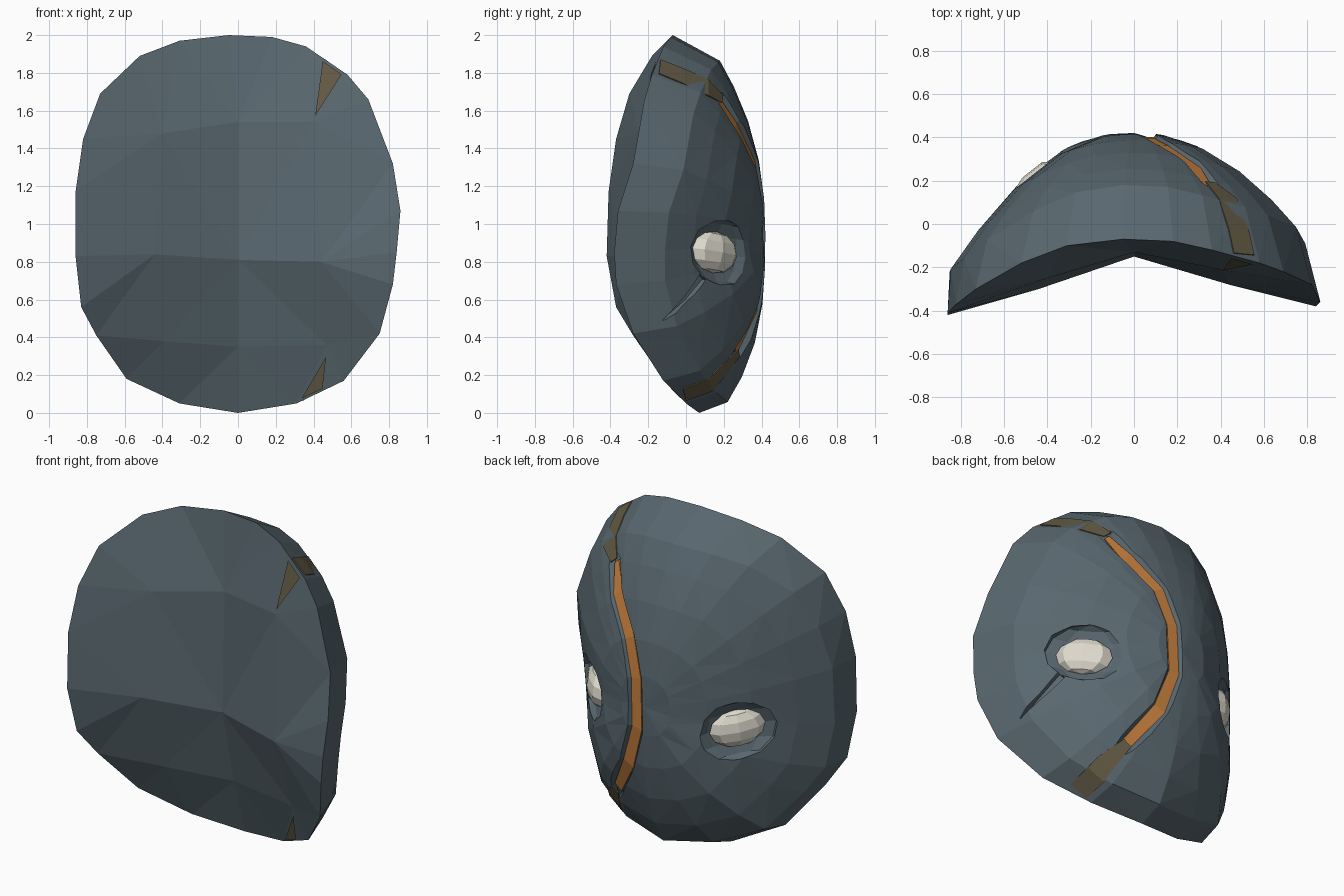
import bpy, bmesh
from math import radians, atan2, cos
from mathutils import Vector, Matrix
from mathutils.bvhtree import BVHTree

if "Cube" in bpy.data.objects:
    bpy.data.objects.remove(bpy.data.objects["Cube"])


def material(name, rgb):
    m = bpy.data.materials.new(name)
    m.use_nodes = True
    m.diffuse_color = (*rgb, 1)
    m.node_tree.nodes["Principled BSDF"].inputs["Base Color"].default_value = (*rgb, 1)
    return m


slate = material("slate", (.098, .136, .158))
orange = material("glowing orange", (.58, .22, .05))
olive = material("dull olive", (.127, .105, .06))
ivory = material("ivory", (.73, .70, .61))


def make(name, bm, mat):
    bmesh.ops.recalc_face_normals(bm, faces=bm.faces)
    mesh = bpy.data.meshes.new(name)
    bm.to_mesh(mesh)
    bm.free()
    ob = bpy.data.objects.new(name, mesh)
    bpy.context.collection.objects.link(ob)
    mesh.materials.append(mat)
    return ob


def bridge(bm, a, b):
    n = len(a)
    for i in range(n):
        j = (i + 1) % n
        bm.faces.new((a[i], a[j], b[j], b[i]))


# Mask body: rim loop, bevelled shoulder, domed face, shallow hollow back
RIM = [Vector(p) for p in (
    (-.05, -.07, 2), (.18, -.08, 1.99), (.36, -.12, 1.94), (.58, -.18, 1.79),
    (.69, -.22, 1.66), (.82, -.28, 1.32), (.86, -.36, 1.07), (.84, -.38, .85),
    (.82, -.37, .68), (.75, -.28, .42), (.56, -.12, .17), (.31, 0, .05),
    (0, .07, 0), (-.31, 0, .05), (-.59, -.12, .18), (-.75, -.28, .41),
    (-.83, -.37, .56), (-.86, -.42, .83), (-.86, -.41, 1.17), (-.82, -.37, 1.45),
    (-.73, -.3, 1.69), (-.52, -.18, 1.89), (-.31, -.1, 1.97))]
HOLLOW_RING = [Vector(p) for p in (
    (0, -.13, 1.54), (.4, -.21, 1.54), (.44, -.28, .8), (.47, -.14, .36),
    (0, -.04, .35), (-.39, -.16, .38), (-.44, -.3, .84), (-.4, -.25, 1.48))]
FRONT = Vector((0, .42, .95))
HOLLOW = Vector((0, -.15, .81))


def hollow_point(p):
    """Corner of the hollow's coarse ring lying closest in direction."""
    def spread(q):
        return cos(atan2(p.x, p.z - HOLLOW.z) - atan2(q.x, q.z - HOLLOW.z))
    return max(HOLLOW_RING, key=spread)


def steepness(p):
    d = p - FRONT
    return d.z ** 2 / (d.x ** 2 + d.z ** 2)


def shoulder(p):
    s = steepness(p)
    inset, rise = (.13, .25) if p.z > FRONT.z else (.06, .15)
    side_inset, side_rise = (.08, .27) if p.x > 0 else (.01, .2)
    k = 1 - inset * s - side_inset * (1 - s)
    return Vector((p.x * k, p.y + rise * s + side_rise * (1 - s),
                   FRONT.z + (p.z - FRONT.z) * k))


def dome(p, t):
    q = FRONT.lerp(p, t)
    power = 2.05 + steepness(p) * (.2 if p.z > FRONT.z else .9)
    q.y = FRONT.y + (p.y - FRONT.y) * t ** power
    return q


bm = bmesh.new()
edge = [shoulder(p) for p in RIM]
loops = [[hollow_point(p) for p in RIM], RIM, edge]
loops += [[dome(p, t) for p in edge] for t in (.85, .65, .42, .2)]
rings = [[bm.verts.new(p) for p in loop] for loop in loops]
for a, b in zip(rings, rings[1:]):
    bridge(bm, a, b)
for ring, tip in ((rings[0], HOLLOW), (rings[-1], FRONT)):
    v = bm.verts.new(tip)
    for i in range(len(ring)):
        bm.faces.new((ring[i - 1], ring[i], v))
bmesh.ops.remove_doubles(bm, verts=bm.verts[:], dist=.0005)
bmesh.ops.triangulate(bm, faces=[f for f in bm.faces if len(f.verts) > 3])
bmesh.ops.recalc_face_normals(bm, faces=bm.faces)
tree = BVHTree.FromBMesh(bm)
mask = make("mask_body", bm, slate)


def on_surface(x, z, side=1):
    hit, normal, _, _ = tree.ray_cast(Vector((x, 3 * side, z)), Vector((0, -side, 0)))
    return hit, normal


def frames(path):
    """Surface point, smoothed normal, sideways direction along a path."""
    hits = [on_surface(x, z) for x, z in path]
    out = []
    last = len(hits) - 1
    for i, (p, n) in enumerate(hits):
        lo, hi = max(i - 1, 0), min(i + 1, last)
        n = (hits[lo][1] + n * 2 + hits[hi][1]).normalized()
        t = (hits[hi][0] - hits[lo][0]).normalized()
        out.append((p, n, n.cross(t).normalized()))
    return out


def cut(cutter):
    mod = mask.modifiers.new("cut", "BOOLEAN")
    mod.operation = "DIFFERENCE"
    mod.solver = "EXACT"
    mod.object = cutter
    bpy.context.view_layer.objects.active = mask
    bpy.ops.object.modifier_apply(modifier=mod.name)
    bpy.data.objects.remove(cutter)


def groove(fr, widths, depth):
    g = bmesh.new()
    rows = []
    for (p, n, c), w in zip(fr, widths):
        rows.append([g.verts.new(p + c * w * a + n * h) for a, h in
                     ((-1.3, .05), (1.3, .05), (.5, -depth), (-.5, -depth))])
    for a, b in zip(rows, rows[1:]):
        bridge(g, a, b)
    g.faces.new(rows[0])
    g.faces.new(rows[-1])
    bmesh.ops.triangulate(g, faces=g.faces[:])
    cut(make("groove_cutter", g, slate))


def ribbon(name, fr, widths, lift, mat):
    g = bmesh.new()
    rows = [[g.verts.new(p + n * lift + c * w * s) for s in (-1, 1)]
            for (p, n, c), w in zip(fr, widths)]
    for a, b in zip(rows, rows[1:]):
        g.faces.new((a[0], a[1], b[1], b[0]))
    ob = make(name, g, mat)
    ob.modifiers.new("thickness", "SOLIDIFY").thickness = .006


# Crack running from the top rim to the bottom rim
CRACK = [(.505, 1.83), (.48, 1.785), (.43, 1.72), (.35, 1.66), (.28, 1.52), (.13, 1.32),
         (.06, 1.1), (.05, .8), (.13, .55), (.28, .32), (.36, .2), (.38, .15), (.39, .1)]
crack = frames(CRACK)
groove(crack[2:11], [.02] + [.065] * 7 + [.02], .03)
ribbon("crack_glow", crack[3:10],
       [.02, .04, .036, .034, .034, .038, .03], -.015, orange)
ribbon("crack_end_top", crack[:4], [.06, .06, .06, .03], .007, olive)
ribbon("crack_end_bottom", crack[9:], [.03, .055, .06, .06], .007, olive)

# Crack tips showing on the hollow side
for name, tri in (("inner_crack_top", ((.45, 1.86), (.55, 1.79), (.41, 1.57))),
                  ("inner_crack_bottom", ((.34, .08), (.45, .13), (.47, .3)))):
    g = bmesh.new()
    verts = []
    for x, z in tri:
        p, n = on_surface(x, z, -1)
        verts.append(g.verts.new(p + n * .01))
    g.faces.new(verts)
    make(name, g, olive)


# Eye sockets and eyes
def ellipsoid(name, place, size, mat, segments, rings):
    g = bmesh.new()
    bmesh.ops.create_uvsphere(g, u_segments=segments, v_segments=rings, radius=1)
    bmesh.ops.transform(g, matrix=place @ Matrix.Diagonal((*size, 1)), verts=g.verts)
    return make(name, g, mat)


for label, side, x in (("left", 1, .52), ("right", -1, -.5)):
    p, n = on_surface(x, .85)
    out = Vector((.74 * side, .67, 0)).normalized()
    along = Vector((0, 0, 1)).cross(out)
    basis = Matrix((along, out, Vector((0, 0, 1)))).transposed().to_4x4()
    tilt = Matrix.Rotation(radians(8 * side), 4, "Y")
    place = Matrix.Translation(p + along * .02 * side) @ basis @ tilt
    cut(ellipsoid("socket_cutter", place, (.25, .07, .175), slate, 10, 6))
    eye_place = Matrix.Translation(p - out * .045) @ basis @ tilt
    ellipsoid(label + "_eye", eye_place, (.16, .065, .11), ivory, 8, 6)

# Scar below one eye
groove(frames([(.6, .72), (.67, .6), (.72, .49)]), [.035, .02, .004], .02)
